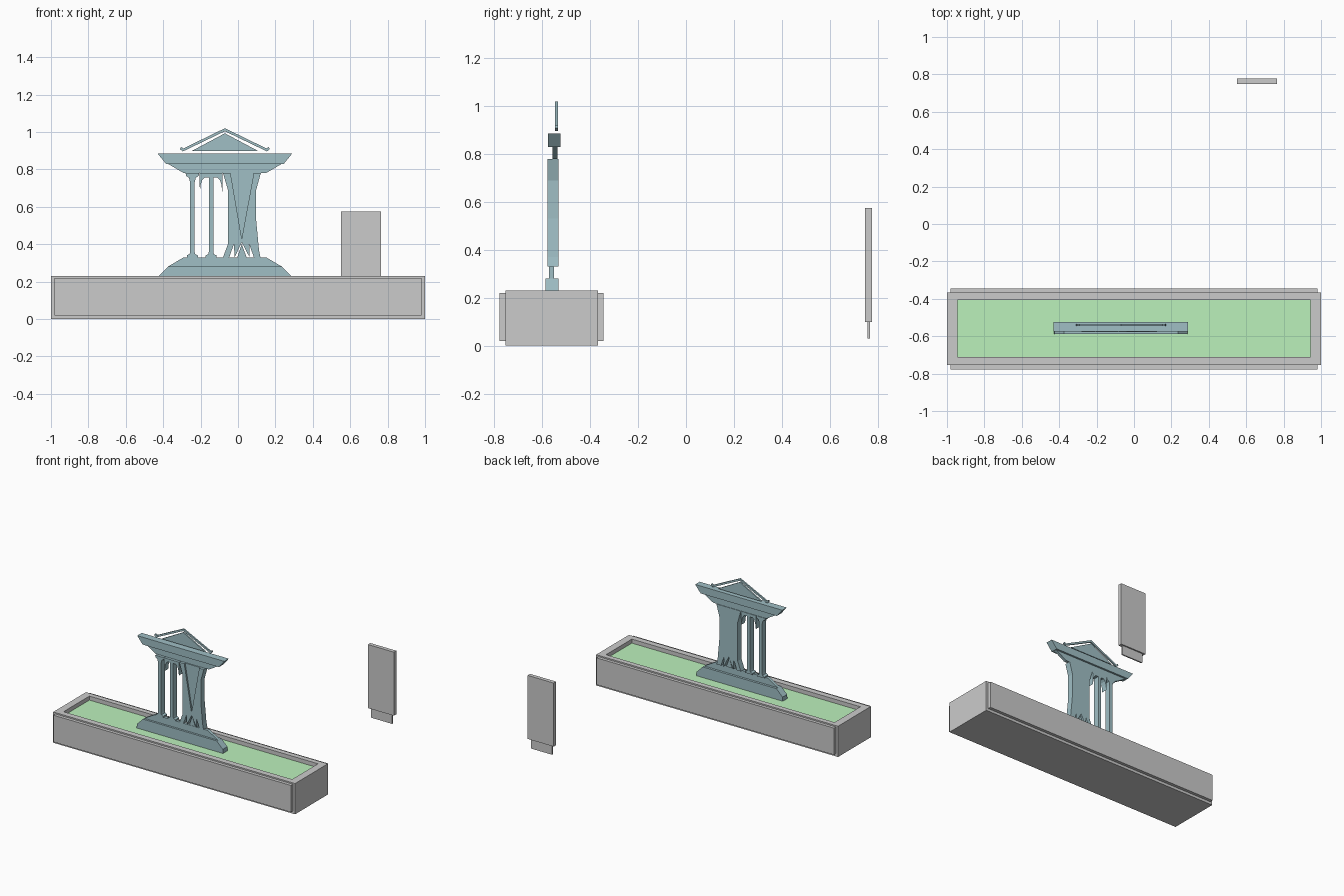
import bpy, bmesh

if "Cube" in bpy.data.objects:
    bpy.data.objects.remove(bpy.data.objects["Cube"])

CX = -0.07  # symmetry axis of the temple


def material(name, rgb):
    m = bpy.data.materials.new(name)
    m.diffuse_color = (*rgb, 1)
    m.use_nodes = True
    m.node_tree.nodes["Principled BSDF"].inputs["Base Color"].default_value = m.diffuse_color
    return m


TEAL = material("teal_stone", (0.35, 0.52, 0.56))
GREEN = material("grass_green", (0.5, 0.88, 0.5))
DARK = material("dark_grey", (0.55, 0.55, 0.55))


def finish(name, bm, mat=None):
    bmesh.ops.recalc_face_normals(bm, faces=bm.faces)
    me = bpy.data.meshes.new(name)
    bm.to_mesh(me)
    bm.free()
    ob = bpy.data.objects.new(name, me)
    bpy.context.collection.objects.link(ob)
    if mat:
        me.materials.append(mat)
    return ob


def box(name, x0, x1, y0, y1, z0, z1, mat=None):
    return slab(name, [(x0, z0), (x1, z0), (x1, z1), (x0, z1)], y0, y1, mat)


def slab(name, pts, y0, y1, mat=TEAL):
    """Front outline (x, z) extruded from y0 to y1."""
    bm = bmesh.new()
    face = bm.faces.new([bm.verts.new((x, y0, z)) for x, z in pts])
    ext = bmesh.ops.extrude_face_region(bm, geom=[face])["geom"]
    vs = [v for v in ext if isinstance(v, bmesh.types.BMVert)]
    bmesh.ops.translate(bm, verts=vs, vec=(0, y1 - y0, 0))
    if len(bm.faces) == len(pts) + 1:
        bm.faces.new([v for v in bm.verts if v not in vs])
    return finish(name, bm, mat)


def mirrored(name, cx, half, y0, y1):
    """Right half outline (offset, z) mirrored about cx."""
    pts = [(cx + x, z) for x, z in half]
    pts += [(cx - x, z) for x, z in reversed(half) if x > 0]
    return slab(name, pts, y0, y1)


# Planter: hollow trough with a rim and raised long panels
bm = bmesh.new()
outer = ((-1, -0.754), (1, -0.754), (1, -0.367), (-1, -0.367))
inner = ((-0.945, -0.71), (0.945, -0.71), (0.945, -0.405), (-0.945, -0.405))
rings = [[bm.verts.new((x, y, z)) for x, y in ring]
         for ring, z in ((outer, 0), (outer, 0.23), (inner, 0.23), (inner, 0.19))]
for a, b in zip(rings, rings[1:]):
    for i in range(4):
        j = (i + 1) % 4
        bm.faces.new((a[i], a[j], b[j], b[i]))
bm.faces.new(rings[0])
bm.faces.new(rings[-1])
finish("planter", bm)
for side, y0, y1 in (("front", -0.778, -0.754), ("back", -0.367, -0.344)):
    box(side + "_panel", -0.982, 0.982, y0, y1, 0.02, 0.22)
box("grass", -0.945, 0.945, -0.71, -0.405, 0.19, 0.2, GREEN)

# Stepped plinth and entablature
mirrored("plinth_lower", CX, [(0.357, 0.2), (0.355, 0.23), (0.305, 0.28)], -0.587, -0.533)
mirrored("plinth_upper", CX, [(0.305, 0.28), (0.22, 0.33)], -0.572, -0.55)
mirrored("entablature_lower", CX, [(0.22, 0.78), (0.305, 0.83)], -0.558, -0.537)
mirrored("entablature_upper", CX, [(0.315, 0.83), (0.36, 0.885)], -0.576, -0.523)

# Pediment triangle and raking roof with upturned ends
mirrored("pediment", CX, [(0, 0.993), (0.18, 0.897)], -0.546, -0.535)
mirrored("roof_rake", CX, [(0, 1.02), (0.222, 0.912), (0.235, 0.92), (0.24, 0.908),
                           (0.225, 0.896), (0, 1.004)], -0.546, -0.535)

# Columns
D = (-0.578, -0.533)
foot = [(0.012, 0.36), (0.015, 0.347), (0.03, 0.34), (0.03, 0.33)]
mirrored("outer_column", -0.244,
         [(0.036, 0.78), (0.034, 0.765), (0.018, 0.755), (0.012, 0.73)] + foot, *D)
mirrored("arched_column", -0.144,
         [(0.062, 0.78), (0.06, 0.68), (0.055, 0.72), (0.047, 0.743), (0.033, 0.757),
          (0.012, 0.757)] + foot, *D)

# Broad pier: two legs framing a recessed wedge, with notched feet
slab("pier_left", [(-0.08, 0.78), (-0.04, 0.78), (0.02, 0.43), (0.02, 0.41),
                   (-0.018, 0.33), (-0.022, 0.4), (-0.047, 0.33), (-0.08, 0.33),
                   (-0.054, 0.4), (-0.054, 0.69)], *D)
slab("pier_right", [(0.122, 0.78), (0.084, 0.78), (0.02, 0.43), (0.02, 0.41),
                    (0.062, 0.33), (0.06, 0.4), (0.085, 0.33), (0.12, 0.33),
                    (0.112, 0.37), (0.097, 0.53), (0.097, 0.69)], *D)
slab("pier_wedge", [(-0.04, 0.78), (0.084, 0.78), (0.02, 0.43)], -0.566, -0.533)
slab("pier_foot", [(0.02, 0.4), (-0.004, 0.33), (0.046, 0.33)], -0.57, -0.54)

# Separate standing plate with a narrow tab below
box("plate", 0.55, 0.765, 0.748, 0.777, 0.1, 0.575, DARK)
box("plate_tab", 0.57, 0.745, 0.757, 0.767, 0.03, 0.1, DARK)
